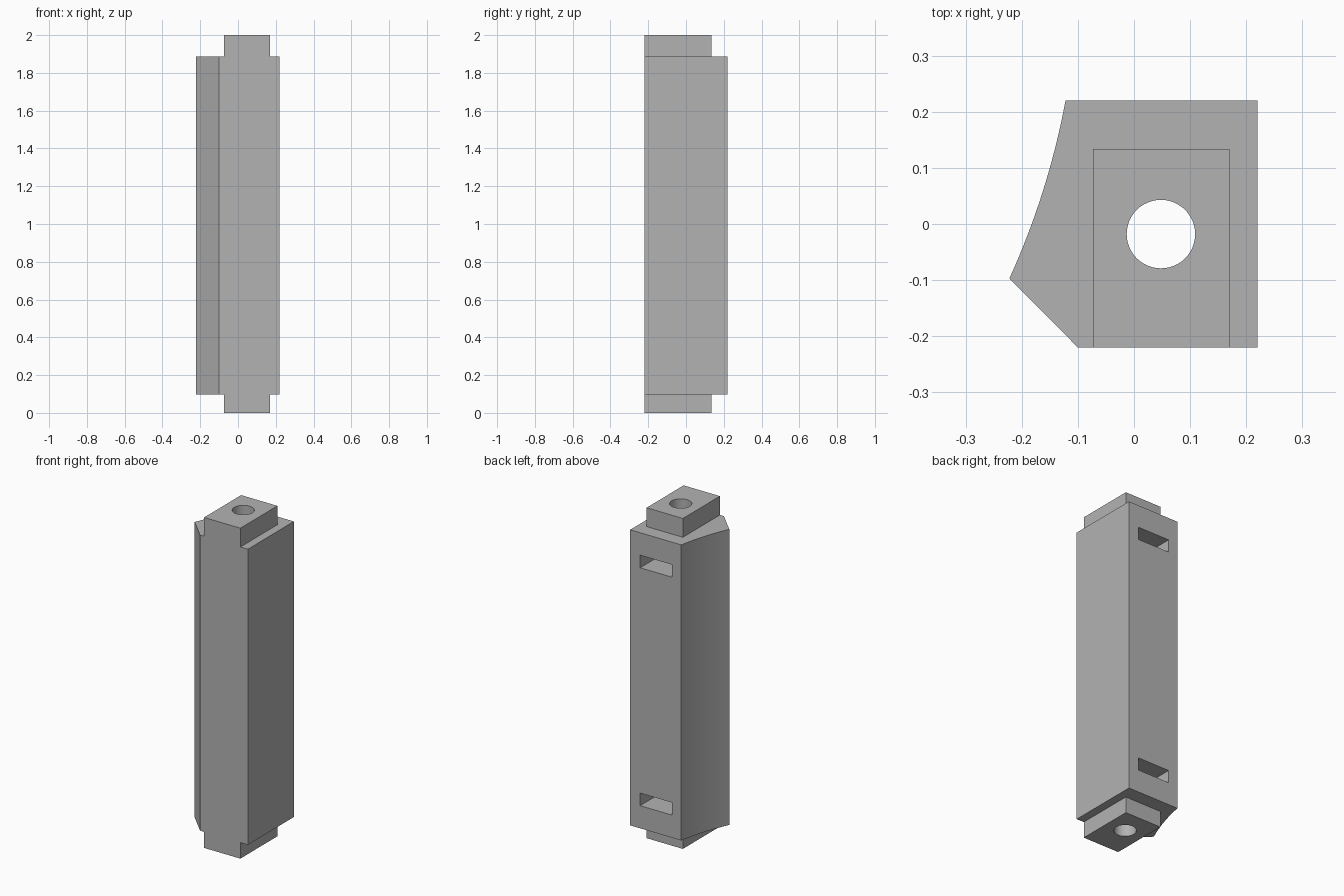
import bpy, bmesh
from mathutils import Vector

cube = bpy.data.objects.get("Cube")
if cube:
    bpy.data.objects.remove(cube, do_unlink=True)

grey = bpy.data.materials.new("plain grey")
grey.use_nodes = True
colour = (0.45, 0.45, 0.45, 1)
grey.diffuse_color = colour
grey.node_tree.nodes["Principled BSDF"].inputs["Base Color"].default_value = colour

BODY_LOW, BODY_HIGH = 0.097, 1.886


def prism(name, outline, low, high):
    """Extrude a counter-clockwise outline between two heights."""
    bm = bmesh.new()
    base = bm.faces.new([bm.verts.new((x, y, low)) for x, y in outline])
    top = bmesh.ops.extrude_face_region(bm, geom=[base])["geom"]
    verts = [v for v in top if isinstance(v, bmesh.types.BMVert)]
    bmesh.ops.translate(bm, verts=verts, vec=(0, 0, high - low))
    bmesh.ops.recalc_face_normals(bm, faces=bm.faces)
    mesh = bpy.data.meshes.new(name)
    bm.to_mesh(mesh)
    bm.free()
    mesh.materials.append(grey)
    obj = bpy.data.objects.new(name, mesh)
    bpy.context.collection.objects.link(obj)
    return obj


def box(name, x0, x1, y0, y1, low, high):
    return prism(name, [(x0, y0), (x1, y0), (x1, y1), (x0, y1)], low, high)


def boolean(target, other, operation):
    mod = target.modifiers.new(other.name, "BOOLEAN")
    mod.operation = operation
    mod.solver = "EXACT"
    mod.object = other
    other.hide_render = True


# Body outline: flat sides, one hollow curved side and a bevelled corner
start, bend, end = Vector((-0.122, 0.22)), Vector((-0.153, 0.055)), Vector((-0.222, -0.097))
steps = 16
curve = []
for i in range(steps + 1):
    t = i / steps
    curve.append(tuple(start * (1 - t) ** 2 + bend * 2 * t * (1 - t) + end * t * t))
outline = [(-0.10, -0.22), (0.22, -0.22), (0.22, 0.22)] + curve
body = prism("post_body", outline, BODY_LOW, BODY_HIGH)

helpers = []

# End tenons, flush with the front; they overlap into the body
for name, low, high in (("lower_tenon", 0, 0.3), ("upper_tenon", 1.7, 2)):
    tenon = box(name, -0.073, 0.17, -0.22, 0.134, low, high)
    boolean(body, tenon, "UNION")
    helpers.append(tenon)

# Bolt hole along the full length
bpy.ops.mesh.primitive_cylinder_add(vertices=48, radius=0.061, depth=3,
                                    location=(0.048, -0.018, 1))
hole = bpy.context.object
hole.name = "bolt_hole_cutter"
hole.data.materials.append(grey)
boolean(body, hole, "DIFFERENCE")
helpers.append(hole)

# Nut slots opening on the back, mirrored top and bottom
for name, low in (("lower_slot_cutter", 0.234), ("upper_slot_cutter", 1.674)):
    slot = box(name, -0.06, 0.153, -0.125, 0.3, low, low + 0.076)
    boolean(body, slot, "DIFFERENCE")
    helpers.append(slot)

# Bake the cuts and drop the helpers
bpy.context.view_layer.update()
final = bpy.data.meshes.new_from_object(
    body.evaluated_get(bpy.context.evaluated_depsgraph_get()))
body.modifiers.clear()
body.data = final
final.materials.clear()
final.materials.append(grey)
for poly in final.polygons:
    poly.material_index = 0
for helper in helpers:
    bpy.data.objects.remove(helper, do_unlink=True)

# Smooth the curved side and the bore, keep corners crisp
bpy.ops.object.select_all(action="DESELECT")
body.select_set(True)
bpy.context.view_layer.objects.active = body
bpy.ops.object.shade_smooth_by_angle(angle=0.5)
